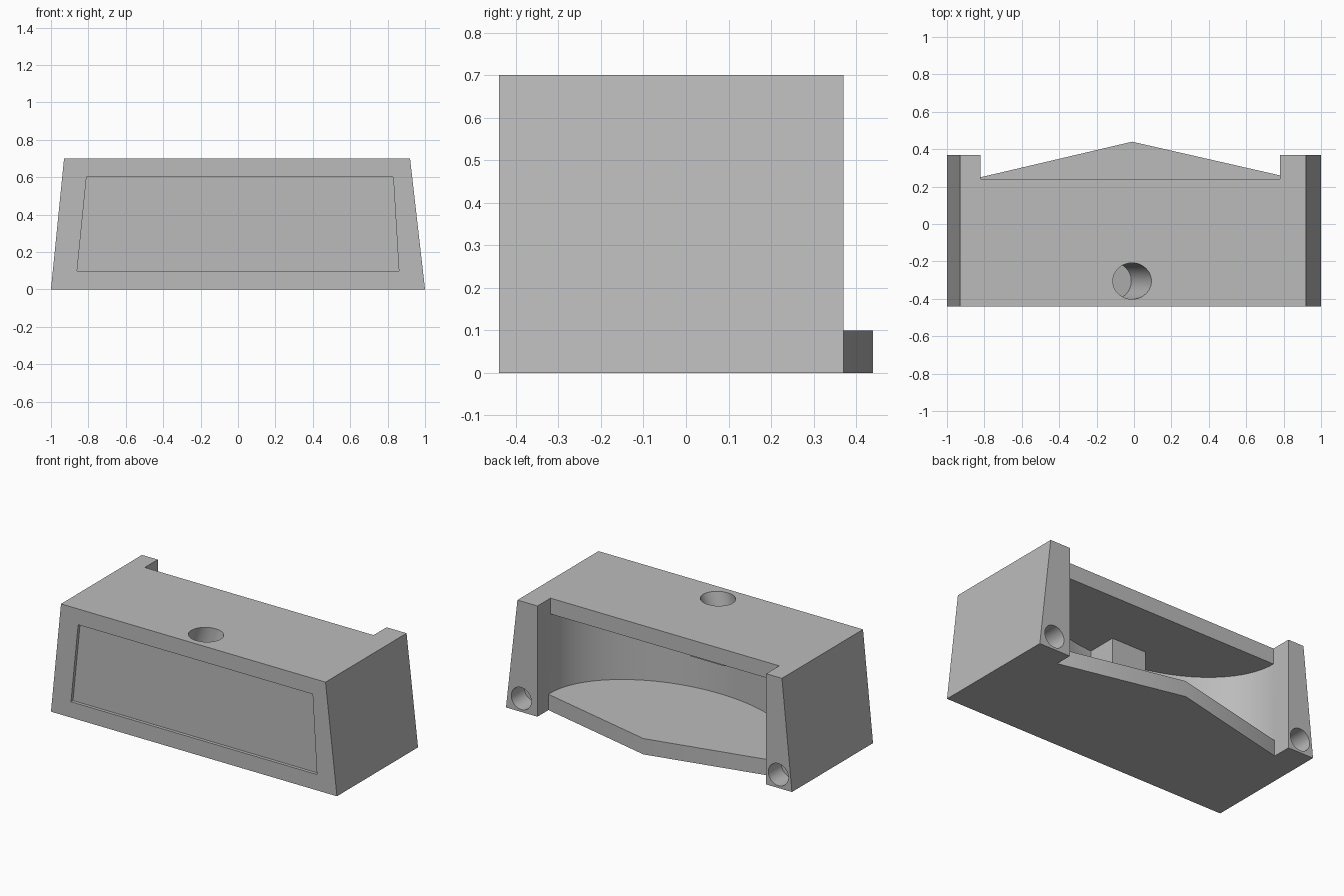
import bpy, bmesh, math
from mathutils import Matrix, Vector

if "Cube" in bpy.data.objects:
    bpy.data.objects.remove(bpy.data.objects["Cube"], do_unlink=True)

grey = bpy.data.materials.new("plain_grey")
grey.use_nodes = True
colour = (0.5, 0.5, 0.5, 1)
grey.diffuse_color = colour
grey.node_tree.nodes["Principled BSDF"].inputs["Base Color"].default_value = colour


def finish(name, bm):
    bmesh.ops.recalc_face_normals(bm, faces=bm.faces)
    mesh = bpy.data.meshes.new(name)
    bm.to_mesh(mesh)
    bm.free()
    mesh.materials.append(grey)
    ob = bpy.data.objects.new(name, mesh)
    bpy.context.collection.objects.link(ob)
    return ob


def prism(name, outline, start, end, upright=True):
    """Extrude an outline along z (upright) or along y."""
    bm = bmesh.new()
    place = (lambda a, b, h: (a, b, h)) if upright else (lambda a, b, h: (a, h, b))
    face = bm.faces.new([bm.verts.new(place(a, b, start)) for a, b in outline])
    new = bmesh.ops.extrude_face_region(bm, geom=[face])["geom"]
    shift = Vector(place(0, 0, end - start))
    bmesh.ops.translate(bm, vec=shift, verts=[v for v in new if isinstance(v, bmesh.types.BMVert)])
    return finish(name, bm)


def rod(name, radius, length, matrix):
    bm = bmesh.new()
    bmesh.ops.create_cone(bm, cap_ends=True, segments=48, radius1=radius,
                          radius2=radius, depth=length, matrix=matrix)
    return finish(name, bm)


def rect(x0, x1, y0, y1):
    return [(x0, y0), (x1, y0), (x1, y1), (x0, y1)]


def combine(target, tool, operation):
    mod = target.modifiers.new(tool.name, "BOOLEAN")
    mod.operation, mod.solver, mod.object = operation, "EXACT", tool
    bpy.context.view_layer.objects.active = target
    bpy.ops.object.modifier_apply(modifier=mod.name)
    bpy.data.objects.remove(tool, do_unlink=True)


LEFT, RIGHT, EDGE = -0.82, 0.78, 0.24
mid, half = (LEFT + RIGHT) / 2, (RIGHT - LEFT) / 2

# Tapered outer block
body = prism("housing", [(-1, 0), (1, 0), (0.92, 0.7), (-0.93, 0.7)], -0.44, 0.37, False)

# Shallow front panel recess
combine(body, prism("panel_recess", [(-0.86, 0.1), (0.86, 0.1), (0.83, 0.6), (-0.81, 0.6)],
                    -0.6, -0.42, False), "DIFFERENCE")

# Back notch between the two posts
combine(body, prism("notch", rect(LEFT, RIGHT, EDGE, 0.6), -0.2, 1), "DIFFERENCE")

# Pointed floor lip
lip = [(LEFT, 0.1), (RIGHT, 0.1), (RIGHT, 0.26), (-0.01, 0.44), (LEFT, 0.25)]
combine(body, prism("floor_lip", lip, 0, 0.1), "UNION")

# Half-oval chamber open to the back
steps = 48
arc = [(mid - half * math.cos(math.pi * i / steps),
        EDGE - 0.55 * math.sin(math.pi * i / steps)) for i in range(steps + 1)]
combine(body, prism("chamber", arc + [(RIGHT, 0.6), (LEFT, 0.6)], 0.1, 0.6), "DIFFERENCE")

# Socket block under the roof, with a tilted blind hole
combine(body, prism("socket_block", rect(-0.185, 0.057, -0.36, -0.12), 0.39, 0.65), "UNION")
tilt = Matrix.Rotation(math.radians(20), 4, "Y")
hole = Matrix.Translation((-0.01, -0.305, 0.7)) @ tilt
combine(body, rod("tilted_hole", 0.097, 0.56, hole), "DIFFERENCE")

# Blind holes in the back of the posts
for x in (-0.905, 0.893):
    place = Matrix.Translation((x, 0.37, 0.085)) @ Matrix.Rotation(math.pi / 2, 4, "X")
    combine(body, rod("post_hole", 0.07, 0.26, place), "DIFFERENCE")

# Smooth curved walls, crisp edges
bpy.ops.object.select_all(action="DESELECT")
body.select_set(True)
bpy.context.view_layer.objects.active = body
bpy.ops.object.shade_smooth_by_angle(angle=math.radians(30))
